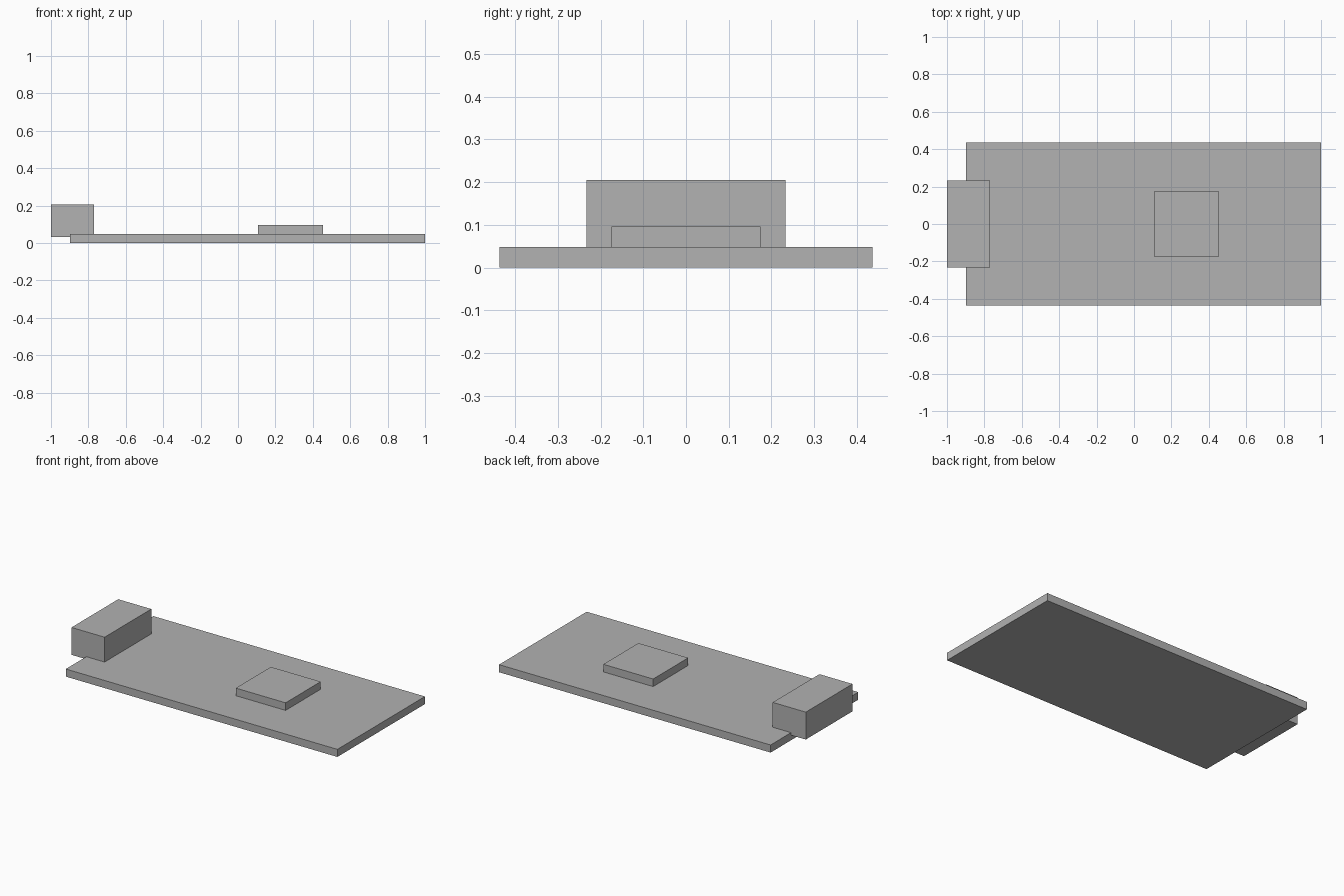
import bpy
from mathutils import Vector

cube = bpy.data.objects.get("Cube")
if cube:
    bpy.data.objects.remove(cube, do_unlink=True)

# Single plain grey for every part
grey = bpy.data.materials.new("plain_grey")
grey.use_nodes = True
colour = (0.445, 0.445, 0.445, 1)
grey.diffuse_color = colour
grey.node_tree.nodes["Principled BSDF"].inputs["Base Color"].default_value = colour


def box(name, low, high):
    """Flat-sided box between two opposite corners."""
    low, high = Vector(low), Vector(high)
    bpy.ops.mesh.primitive_cube_add(size=1, location=(low + high) / 2)
    ob = bpy.context.object
    ob.name = name
    ob.scale = high - low
    bpy.ops.object.transform_apply(location=False, rotation=False, scale=True)
    ob.data.materials.append(grey)
    return ob


# Flat circuit board
box("board", (-0.897, -0.437, 0), (1, 0.437, 0.048))
# Raised square chip resting on the board
box("chip", (0.107, -0.175, 0.048), (0.455, 0.175, 0.096))
# Socket overhanging the end, sunk slightly into the board
box("end_socket", (-1, -0.233, 0.032), (-0.769, 0.233, 0.205))
